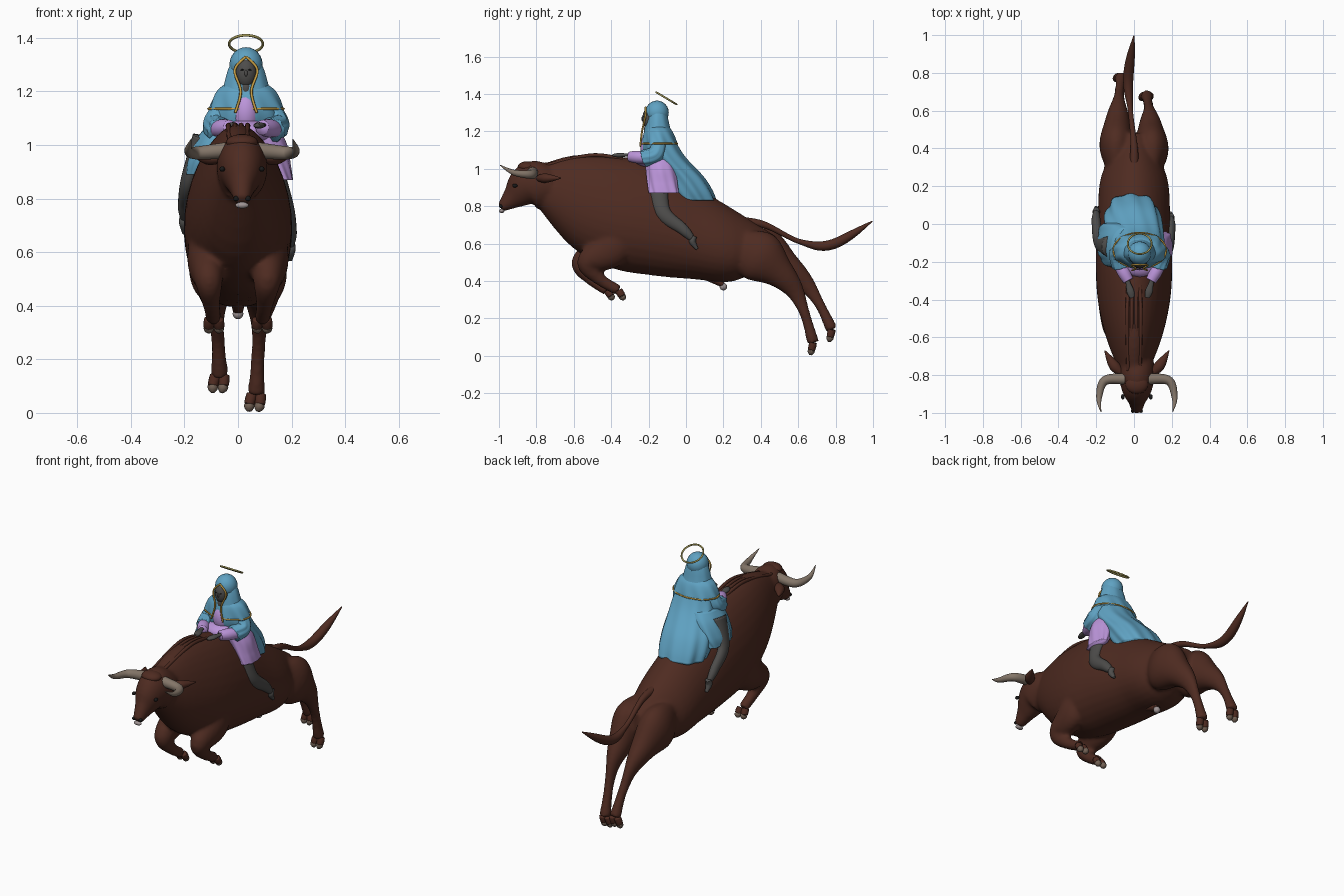
import bpy, bmesh, math
from mathutils import Vector

if "Cube" in bpy.data.objects:
    bpy.data.objects.remove(bpy.data.objects["Cube"])


def material(name, *rgb):
    mat = bpy.data.materials.new(name)
    mat.use_nodes = True
    mat.diffuse_color = (*rgb, 1)
    shader = next(node for node in mat.node_tree.nodes if node.type == 'BSDF_PRINCIPLED')
    shader.inputs["Base Color"].default_value = (*rgb, 1)
    return mat


hide = material("brown hide", .077, .024, .015)
horn_grey = material("horn", .23, .18, .14)
hoof_grey = material("hoof", .17, .12, .09)
skin = material("grey skin", .075, .073, .07)
blue = material("blue cloth", .115, .36, .54)
lilac = material("lilac cloth", .5, .3, .7)
gold = material("gold trim", .6, .36, .06)
halo_gold = material("halo gold", .38, .33, .1)
dark = material("dark", .01, .01, .01)
pale = material("pale muzzle", .35, .3, .3)

# Local origins of the parts
WORLD = Vector((0, 0, 0))
HEAD = Vector((.015, -.9, .9))
RIDER = Vector((.03, -.15, 1))
X, Y, Z = Vector((1, 0, 0)), Vector((0, 1, 0)), Vector((0, 0, 1))


def spline(values, count):
    # Smooth curve through the values, sampled evenly
    padded = [values[0], *values, values[-1]]
    samples = []
    for i in range(count):
        place = i / (count - 1) * (len(values) - 1)
        k = min(int(place), len(values) - 2)
        t = place - k
        a, b, c, d = padded[k:k + 4]
        samples.append(b + (c - a) * (t / 2) + (a * 2 - b * 5 + c * 4 - d) * (t * t / 2)
                       + ((b - c) * 3 + d - a) * (t ** 3 / 2))
    return samples


def finish(name, bm, mat):
    bmesh.ops.recalc_face_normals(bm, faces=bm.faces)
    mesh = bpy.data.meshes.new(name)
    bm.to_mesh(mesh)
    bm.free()
    mesh.materials.append(mat)
    mesh.shade_smooth()
    ob = bpy.data.objects.new(name, mesh)
    bpy.context.collection.objects.link(ob)
    return ob


def sweep(name, path, mat, wide, tall=None, flat=1, origin=WORLD, axis=None, ref=X,
          egg=0, folds=0, sides=20, count=30):
    # Skin elliptical rings along a curve; widths are spread evenly along it
    centres = spline([origin + Vector(p) for p in path], count)
    widths = spline(wide, count)
    heights = spline(tall, count) if tall else [w * flat for w in widths]
    bm = bmesh.new()
    rings = []
    for i, (centre, width, height) in enumerate(zip(centres, widths, heights)):
        ahead = axis or (centres[min(i + 1, count - 1)] - centres[max(i - 1, 0)]).normalized()
        side = (ref - ahead * ref.dot(ahead)).normalized()
        up = side.cross(ahead)
        ring = []
        for k in range(sides):
            angle = math.tau * k / sides
            ripple = 1 + folds * i / count * (math.sin(angle * 9 + i / 8) + math.sin(angle * 5) / 2)
            across = math.cos(angle) * width * (1 - egg * math.sin(angle))
            ring.append(bm.verts.new(centre + (side * across + up * math.sin(angle) * height) * ripple))
        rings.append(ring)
    for low, high in zip(rings, rings[1:]):
        for k in range(sides):
            bm.faces.new((low[k - 1], low[k], high[k], high[k - 1]))
    bm.faces.new(rings[0])
    bm.faces.new(rings[-1])
    return finish(name, bm, mat)


def ball(name, origin, offset, size, mat):
    bm = bmesh.new()
    bmesh.ops.create_uvsphere(bm, u_segments=20, v_segments=12, radius=1)
    ob = finish(name, bm, mat)
    ob.location = origin + Vector(offset)
    ob.scale = size


def hoop(name, offset, size, mat, minor, tilt=0):
    bpy.ops.mesh.primitive_torus_add(major_radius=1, minor_radius=minor, major_segments=40,
                                     minor_segments=8, location=RIDER + Vector(offset), rotation=(tilt, 0, 0))
    ob = bpy.context.object
    ob.name, ob.scale = name, size
    ob.data.materials.append(mat)
    ob.data.shade_smooth()


def cloven_hoof(name, ankle, direction):
    # Two brown toes, each ending in a small grey hoof
    for toe in (-1, 1):
        start = Vector(ankle) + X * toe * .016
        middle = start + Vector(direction) * .6 + X * toe * .004
        sweep(name + "_toe", [start, middle], hide, [.02, .021, .019], sides=12, count=8)
        sweep(name, [middle, start + Vector(direction)], hoof_grey, [.019, .018, .008], sides=12, count=8)


# Bull trunk and head
centre_line = [.93, .83, .77, .73, .66, .59, .58]
bull = [sweep("bull_body", [(0, .22 * i - .84, z) for i, z in enumerate(centre_line)], hide,
              [.05, .14, .19, .2, .19, .17, .06], [.07, .24, .3, .3, .25, .19, .06],
              axis=Y, egg=.16, sides=32),
        sweep("bull_head", [(0, .18, .01), (0, .06, .01), (0, -.02, -.05), (0, -.09, -.11)], hide,
              [.09, .095, .075, .045, .03], [.1, .13, .095, .055, .025], origin=HEAD)]

# Legs: the right hind leg kicks further back, the front pair is folded
hind_line = [(.28, .6), (.42, .51), (.56, .38), (.63, .24), (.68, .07)]
fore_line = [(-.36, .72), (-.4, .58), (-.54, .5), (-.49, .41), (-.4, .35)]
for side, kick, reach in ((1, 0, .01), (-1, .025, -.005)):
    hind = [(side * (.1 - .008 * i), y + kick * i, z + kick * .7 * i) for i, (y, z) in enumerate(hind_line)]
    fore = [(side * (.13 - .01 * i), y + reach * i, z) for i, (y, z) in enumerate(fore_line)]
    bull.append(sweep("hind_leg", hind, hide, [.04, .09, .065, .032, .026, .034], [.08, .14, .08, .045, .028, .034]))
    bull.append(sweep("front_leg", fore, hide, [.04, .07, .055, .034, .03], [.06, .1, .065, .035, .03]))
    cloven_hoof("hind_hoof", hind[-1], (-.01, -.015, -.064))
    cloven_hoof("front_hoof", fore[-1], (0, .03, -.05))

# Blend trunk, head and legs into one skin
bpy.ops.object.select_all(action='DESELECT')
for part in bull:
    part.select_set(True)
bpy.context.view_layer.objects.active = bull[0]
bpy.ops.object.join()
blend = bull[0].modifiers.new("blend", 'REMESH')
blend.mode, blend.voxel_size, blend.use_smooth_shade = 'VOXEL', .01, True
soften = bull[0].modifiers.new("soften", 'SMOOTH')
soften.iterations = 12

# Horns, ears and face of the bull
for side in (-1, 1):
    sweep("horn", [(side * .06, .08, .08), (side * .17, .07, .07), (side * .2, -.02, .08), (side * .19, -.095, .12)],
          horn_grey, [.03, .024, .015, .002], origin=HEAD, ref=Z)
    sweep("ear", [(side * .07, .1, .05), (side * .12, .15, .05), (side * .17, .23, .05)],
          hide, [.012, .025, .003], tall=[.012, .028, .003], origin=HEAD, ref=Z)
    ball("bull_eye", HEAD, (side * .074, -.015, .01), (.01, .014, .01), dark)
    ball("nostril", HEAD, (side * .022, -.09, -.1), (.01, .01, .01), dark)
ball("muzzle_tip", HEAD, (0, -.085, -.125), (.025, .014, .012), pale)
ball("forelock", HEAD, (0, .05, .11), (.06, .05, .03), hide)

# Neck folds, tail with tuft, sheath
for i in (-1.5, -.5, .5, 1.5):
    sweep("neck_fold", [(i * .02, -.78, 1.01), (i * .024, -.5, 1.073), (i * .02, -.3, 1.04)],
          hide, [.01, .01], sides=8)
sweep("tail", [(0, .27, .72), (0, .42, .7), (-.02, .61, .61), (-.03, .78, .595), (0, .997, .72)],
      hide, [.025, .022, .015, .014, .025, .025, .003])
sweep("sheath", [(0, .12, .43), (0, .2, .385)], hide, [.03, .02])
ball("sheath_tip", WORLD, (0, .2, .37), (.02, .02, .02), pale)

# Hooded cloak flowing on to the bull's back
ball("hood", RIDER, (0, -.005, .3), (.062, .063, .065), blue)
sweep("cloak", [(0, 0, .36), (0, 0, .2), (0, .03, .08), (-.03, .13, -.05), (-.04, .2, -.17)], blue,
      [.02, .065, .09, .115, .13, .14, .15, .15, .14], flat=.8, origin=RIDER, axis=Z, folds=.05, sides=72)
sweep("shawl", [(0, 0, .23), (0, .01, .13)], blue, [.075, .11, .13, .14], flat=.68,
      origin=RIDER, axis=Z, folds=.04, sides=72)
hoop("shawl_hem", (0, .01, .135), (.14, .095, .13), gold, .035)
sweep("right_drape", [(-.08, .03, .07), (-.19, .05, -.11)], blue, [.07, .075, .06, .035],
      [.1, .12, .12, .1], origin=RIDER, axis=Z, folds=.06, sides=48)
sweep("left_skirt", [(.06, .01, .05), (.14, .03, -.13)], lilac, [.07, .07, .05, .035],
      [.08, .08], origin=RIDER, axis=Z, folds=.06, sides=48)

# Dress and face of the rider
ball("dress_front", RIDER, (0, -.035, .12), (.055, .06, .085), lilac)
ball("lap", RIDER, (0, -.05, .05), (.1, .08, .045), lilac)
ball("face", RIDER, (0, -.05, .268), (.039, .034, .055), skin)
ball("nose", RIDER, (0, -.083, .268), (.006, .006, .012), skin)
ball("neck", RIDER, (0, -.04, .21), (.025, .035, .04), skin)

# Eyes, gilded hood edge, arms and hands
for side in (-1, 1):
    ball("eye_socket", RIDER, (side * .014, -.08, .28), (.007, .004, .003), dark)
    sweep("hood_edge", [(0, -.066, .33), (side * .042, -.068, .28), (side * .02, -.085, .2), (side * .04, -.095, .12)],
          gold, [.005, .005], origin=RIDER, ref=Y, sides=8)
    sweep("cloak_sleeve", [(side * .08, .01, .16), (side * .115, -.01, .08), (side * .1, -.075, .055)],
          blue, [.035, .045, .045], origin=RIDER, folds=.08, sides=36)
    sweep("dress_sleeve", [(side * .11, -.06, .06), (side * .06, -.15, .065)],
          lilac, [.03, .034, .028], origin=RIDER)
    sweep("hand", [(side * .07, -.13, .075), (side * .04, -.24, .072)],
          skin, [.014, .013, .02, .012], flat=.6, origin=RIDER)

# Bare legs and feet of the rider
for side, origin in ((1, WORLD), (-1, Vector((-.005, .03, .1)))):
    sweep("rider_leg", [(side * .13, -.15, .93), (side * .18, -.125, .77), (side * .195, -.02, .68), (side * .195, .03, .63)],
          skin, [.035, .03, .026, .023, .016], [.055, .045, .036, .027, .018], origin=origin)
    sweep("rider_foot", [(side * .195, .045, .64), (side * .195, .035, .61), (side * .195, .06, .57)],
          skin, [.016, .02, .008], origin=origin, flat=.9)

# Halo
hoop("halo", (0, .045, .377), (.063, .063, .063), halo_gold, .08, tilt=-.54)
